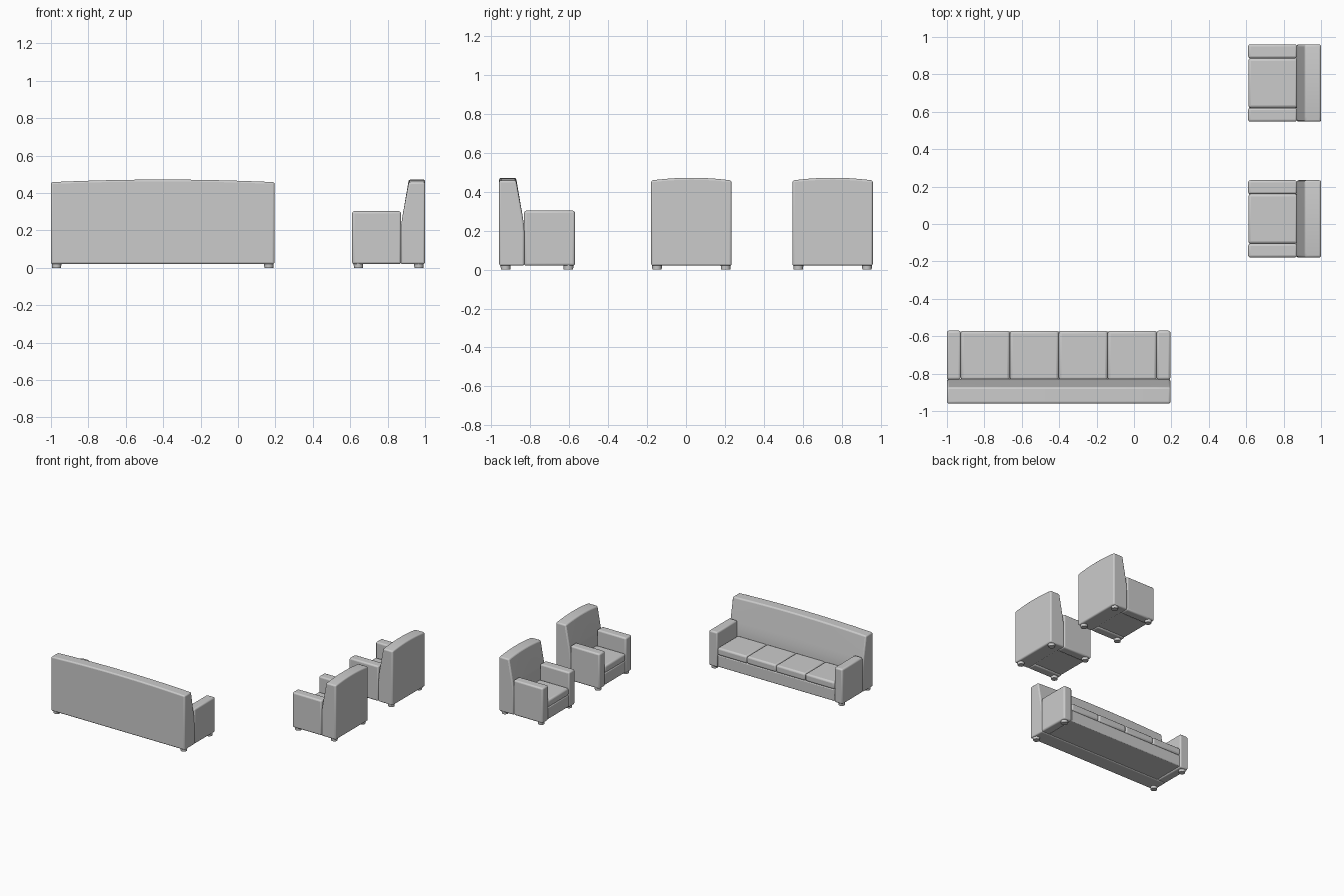
import bpy, bmesh, math
from mathutils import Matrix, Vector

if "Cube" in bpy.data.objects:
    bpy.data.objects.remove(bpy.data.objects["Cube"])

DEPTH, ARM_W, BACK_D = 0.39, 0.074, 0.13
FLOOR_GAP, ARM_TOP, BASE_TOP, SEAT_TOP = 0.02, 0.303, 0.12, 0.18


def finish(bm, name, place, bevel=0.0, segments=3):
    """Turn a bmesh into a placed, bevelled, smooth-shaded object."""
    bmesh.ops.recalc_face_normals(bm, faces=bm.faces)
    mesh = bpy.data.meshes.new(name)
    bm.to_mesh(mesh)
    bm.free()
    ob = bpy.data.objects.new(name, mesh)
    bpy.context.collection.objects.link(ob)
    ob.matrix_world = place
    if bevel:
        mod = ob.modifiers.new("soft_edges", 'BEVEL')
        mod.width = bevel
        mod.segments = segments
        mod.limit_method = 'ANGLE'
        mod.angle_limit = math.radians(50)
    bpy.ops.object.select_all(action='DESELECT')
    ob.select_set(True)
    bpy.context.view_layer.objects.active = ob
    bpy.ops.object.shade_smooth_by_angle(angle=math.radians(40))
    return ob


def box(name, place, lo, hi, bevel):
    bm = bmesh.new()
    bmesh.ops.create_cube(bm, size=1)
    lo, hi = Vector(lo), Vector(hi)
    for v in bm.verts:
        v.co = (lo + hi) / 2 + v.co * (hi - lo)
    return finish(bm, name, place, bevel)


def backrest(name, place, width):
    """Side profile swept across the width, with a gently crowned top."""
    profile = [(0, FLOOR_GAP), (BACK_D, FLOOR_GAP), (BACK_D, 0.19), (0.127, 0.235),
               (0.120, 0.28), (0.087, 0.458), (0, 0.458)]
    steps = 16
    bm = bmesh.new()
    rings = []
    for i in range(steps + 1):
        t = 2 * i / steps - 1
        crown = 0.014 * (1 - t * t)
        rings.append([bm.verts.new((t * width / 2, y, z + (crown if z > 0.4 else 0)))
                      for y, z in profile])
    n = len(profile)
    for a, b in zip(rings, rings[1:]):
        for j in range(n):
            bm.faces.new((a[j], a[(j + 1) % n], b[(j + 1) % n], b[j]))
    bm.faces.new(rings[0])
    bm.faces.new(rings[-1][::-1])
    return finish(bm, name, place, 0.01)


def foot(name, place, x, y):
    bm = bmesh.new()
    bmesh.ops.create_cone(bm, cap_ends=True, segments=16, radius1=0.024,
                          radius2=0.026, depth=0.024,
                          matrix=Matrix.Translation((x, y, 0.012)))
    return finish(bm, name, place)


def seat_unit(label, place, width, cushions):
    """Local frame: centred on x, back at y = 0, front towards +y."""
    half = width / 2
    inner = half - ARM_W
    backrest(label + "_back", place, width)
    # arms and feet on both sides
    for side, s in (("left", -1), ("right", 1)):
        x0, x1 = sorted((s * inner, s * half))
        box(f"{label}_{side}_arm", place, (x0, BACK_D - 0.002, FLOOR_GAP),
            (x1, DEPTH, ARM_TOP), 0.012)
        for end, y in (("back", 0.033), ("front", 0.356)):
            foot(f"{label}_{side}_{end}_foot", place, s * (half - 0.03), y)
    # base under the cushions
    box(label + "_base", place, (-inner, BACK_D - 0.02, FLOOR_GAP + 0.006),
        (inner, DEPTH - 0.004, BASE_TOP), 0.006)
    # seat cushions
    step = 2 * inner / cushions
    for i in range(cushions):
        x = -inner + i * step
        box(f"{label}_cushion_{i + 1}", place, (x, BACK_D - 0.005, BASE_TOP),
            (x + step, DEPTH - 0.001, SEAT_TOP), 0.014)


# sofa, then two armchairs turned to face -x
seat_unit("sofa", Matrix.Translation((-0.4025, -0.96, 0)), 1.195, 4)
for k, y in enumerate((0.0275, 0.7535), 1):
    turn = Matrix.Translation((1.0, y, 0)) @ Matrix.Rotation(math.pi / 2, 4, 'Z')
    seat_unit(f"armchair_{k}", turn, 0.413, 1)
